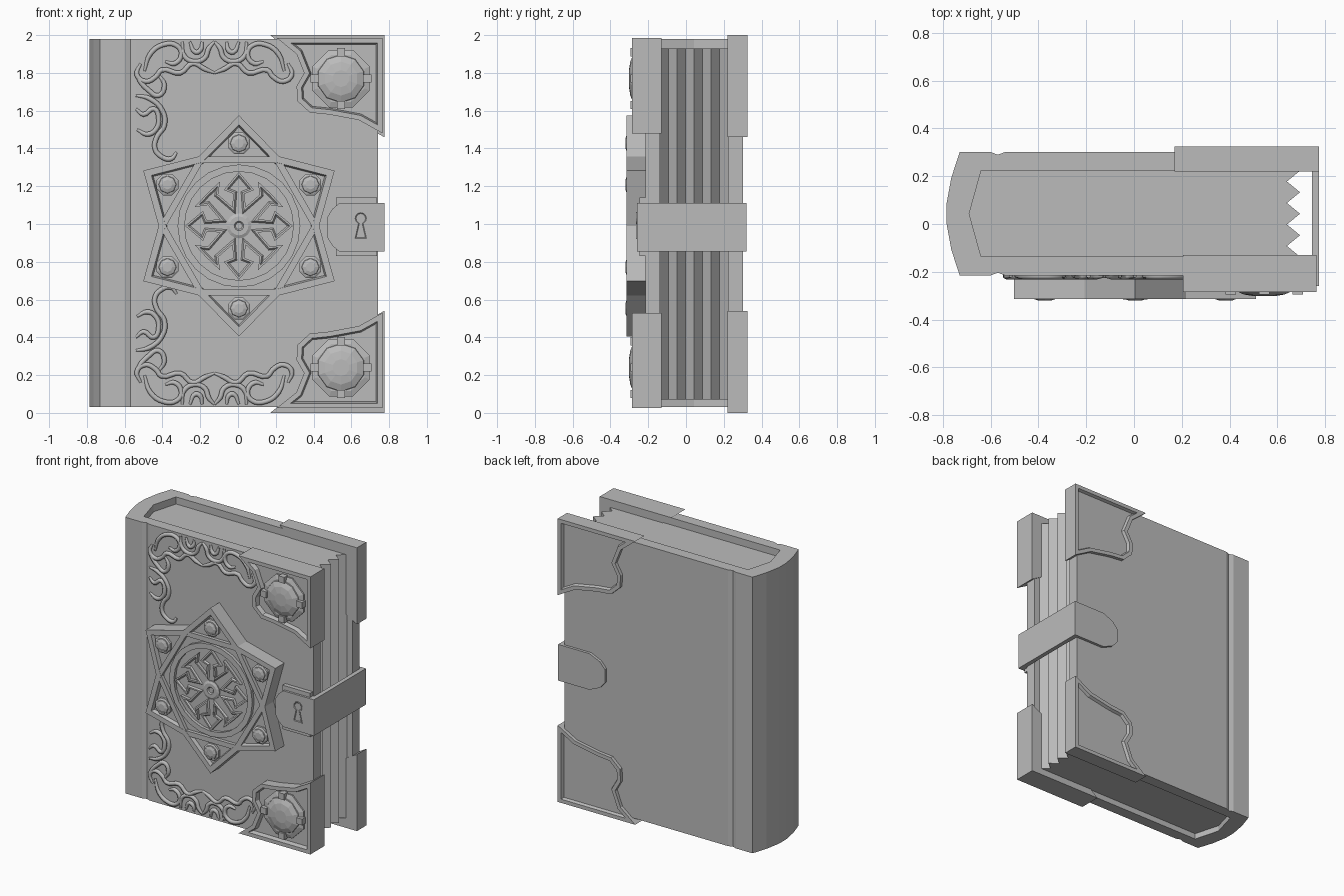
import bpy, bmesh
from math import sin, cos, pi, radians
from mathutils import Vector

cube = bpy.data.objects.get("Cube")
if cube:
    bpy.data.objects.remove(cube, do_unlink=True)

grey = bpy.data.materials.new("plain grey")
grey.use_nodes = True
COLOUR = (0.5, 0.5, 0.5, 1)
grey.diffuse_color = COLOUR
grey.node_tree.nodes["Principled BSDF"].inputs["Base Color"].default_value = COLOUR

MID = 1.005            # height of the cover's middle
STAR = (0.005, 0.99)   # medallion centre


def finish(name, bm):
    bmesh.ops.recalc_face_normals(bm, faces=bm.faces)
    mesh = bpy.data.meshes.new(name)
    bm.to_mesh(mesh)
    bm.free()
    mesh.materials.append(grey)
    ob = bpy.data.objects.new(name, mesh)
    bpy.context.collection.objects.link(ob)
    return ob


def prism(name, pts, lo, hi, axis="y", rim=0, sink=0):
    """Extrude an outline from lo to hi; optionally sink the hi face inside a rim."""
    place = (lambda p, d: (p[0], d, p[1])) if axis == "y" else (lambda p, d: (p[0], p[1], d))
    bm = bmesh.new()
    a = [bm.verts.new(place(p, lo)) for p in pts]
    b = [bm.verts.new(place(p, hi)) for p in pts]
    bm.faces.new(a)
    top = bm.faces.new(b)
    for i in range(len(pts)):
        j = (i + 1) % len(pts)
        bm.faces.new((a[i], a[j], b[j], b[i]))
    bmesh.ops.recalc_face_normals(bm, faces=bm.faces)
    if rim:
        bmesh.ops.inset_region(bm, faces=[top], thickness=rim, use_even_offset=True)
        bmesh.ops.inset_region(bm, faces=[top], thickness=0.008, depth=-sink, use_even_offset=True)
    return finish(name, bm)


def lathe(name, centre, profile, sides, turn=0.0, loop=False):
    """Turn a (radius, y) profile about a front-to-back axis."""
    bm = bmesh.new()
    rings = [[bm.verts.new((centre[0] + r * sin(turn + 2 * pi * k / sides), y,
                            centre[1] + r * cos(turn + 2 * pi * k / sides)))
              for k in range(sides)] for r, y in profile]
    pairs = list(zip(rings, rings[1:]))
    if loop:
        pairs.append((rings[-1], rings[0]))
    else:
        bm.faces.new(rings[0])
        bm.faces.new(rings[-1])
    for p, q in pairs:
        for k in range(sides):
            n = (k + 1) % sides
            bm.faces.new((p[k], p[n], q[n], q[k]))
    return finish(name, bm)


def box(name, lo, hi):
    return prism(name, [(lo[0], lo[2]), (hi[0], lo[2]), (hi[0], hi[2]), (lo[0], hi[2])], lo[1], hi[1])


def ring(name, centre, r_in, r_out, back, front, sides, turn=0.0):
    return lathe(name, centre, [(r_in, back), (r_out, back), (r_out, front), (r_in, front)],
                 sides, turn, True)


def flip(pts, middle):
    return [(x, 2 * middle - z) for x, z in pts]


# Cover and rounded spine in one bent profile
half_out = [(0.74, 0.258), (-0.54, 0.258), (-0.57, 0.247), (-0.60, 0.258),
            (-0.73, 0.258), (-0.765, 0.15), (-0.785, 0.04)]
half_in = [(-0.69, 0.0), (-0.64, 0.18), (0.74, 0.18)]
cy = 0.043
outer = [(x, cy + y) for x, y in half_out] + [(x, cy - y) for x, y in reversed(half_out)]
inner = [(x, cy - y) for x, y in reversed(half_in)] + [(x, cy + y) for x, y in half_in[1:]]
prism("cover_and_spine", outer + inner, 0.03, 1.98, "z")

# Page block with a toothed fore edge
teeth = [(0.695 if k % 2 == 0 else 0.64, 0.223 - 0.045 * k) for k in range(9)]
prism("pages", teeth + [(-0.64, -0.137), (-0.69, 0.043), (-0.64, 0.223)], 0.07, 1.93, "z")

# Corner guards, front and back
corner = [(0.765, 1.985), (0.205, 1.985), (0.31, 1.90), (0.35, 1.80), (0.31, 1.73), (0.315, 1.65),
          (0.38, 1.59), (0.48, 1.58), (0.64, 1.55), (0.765, 1.48)]
back_corner = [(0.775 - (0.765 - x) * 1.08, 2.0 - (1.985 - z) * 1.07) for x, z in corner]
for side in ("upper", "lower"):
    up = side == "upper"
    prism(f"{side}_front_corner", corner if up else flip(corner, MID), -0.13, -0.285,
          rim=0.026, sink=0.03)
    prism(f"{side}_back_corner", back_corner if up else flip(back_corner, 1.0), 0.22, 0.325,
          rim=0.026, sink=0.02)
    # Large faceted stone in its setting
    c = (0.545, 1.77 if up else 2 * MID - 1.77)
    lathe(f"{side}_setting", c, [(0.165, -0.25), (0.165, -0.265), (0.135, -0.275)], 8, pi / 8)
    lathe(f"{side}_stone", c, [(0.13, -0.27), (0.125, -0.28), (0.09, -0.295), (0.045, -0.302)], 10)
    for k in range(4):
        dx, dz = round(sin(k * pi / 2)), round(cos(k * pi / 2))
        p = (c[0] + dx * 0.14, c[1] + dz * 0.14)
        box(f"{side}_prong_{k + 1}", (p[0] - 0.022, -0.295, p[1] - 0.022),
            (p[0] + 0.022, -0.255, p[1] + 0.022))

# Six-pointed medallion with sunken floor
star = []
for k in range(12):
    r = 0.425 if k % 2 else 0.585
    star.append((STAR[0] + r * sin(k * pi / 6), STAR[1] + r * cos(k * pi / 6)))
prism("medallion", star, -0.21, -0.315, rim=0.035, sink=0.025)
ring("medallion_hexagon", STAR, 0.385, 0.425, -0.285, -0.314, 6, pi / 6)
ring("medallion_ring", STAR, 0.288, 0.325, -0.285, -0.312, 24)
for k in range(6):
    a = k * pi / 3
    c = (STAR[0] + 0.437 * sin(a), STAR[1] + 0.437 * cos(a))
    lathe(f"star_setting_{k + 1}", c, [(0.062, -0.285), (0.062, -0.305), (0.052, -0.31)], 8, pi / 8)
    lathe(f"star_stone_{k + 1}", c, [(0.05, -0.305), (0.045, -0.314), (0.025, -0.321)], 8)

# Eight-armed cross and its boss
quarter = [(0, 0.285), (0.08, 0.19), (0.03, 0.17), (0.035, 0.10), (0.11, 0.165), (0.10, 0.235),
           (0.17, 0.17), (0.235, 0.10), (0.165, 0.11), (0.10, 0.035), (0.17, 0.03), (0.19, 0.08)]
cross = []
for k in range(4):
    s, c = round(sin(k * pi / 2)), round(cos(k * pi / 2))
    cross += [(STAR[0] + x * c + z * s, STAR[1] - x * s + z * c) for x, z in quarter]
prism("medallion_cross", cross, -0.285, -0.312, rim=0.01, sink=0.01)
lathe("medallion_boss", STAR, [(0.066, -0.29), (0.066, -0.308), (0.05, -0.316), (0.025, -0.316),
                               (0.018, -0.308)], 16)

# Clasp: lock plate, pointed leaf, strap and back tongue
box("lock_plate", (0.52, -0.245, 0.83), (0.735, -0.21, 1.14))
leaf = [(0.775, 0.855), (0.775, 1.11), (0.535, 1.11), (0.50, 1.08), (0.475, 1.04),
        (0.475, 0.925), (0.50, 0.885), (0.535, 0.855)]
prism("clasp_leaf", leaf, -0.21, -0.26)
box("clasp_strap", (0.745, -0.26, 0.855), (0.775, 0.32, 1.11))
tongue = [(0.775, 0.855), (0.775, 1.11), (0.53, 1.11), (0.45, 1.075), (0.41, 1.03),
          (0.41, 0.935), (0.45, 0.89), (0.53, 0.855)]
prism("clasp_tongue", tongue, 0.295, 0.32)
keyhole = [(0.65 + 0.034 * sin(radians(a)), 1.03 + 0.034 * cos(radians(a)))
           for a in range(-150, 151, 30)] + [(0.685, 0.92), (0.615, 0.92)]
prism("keyhole", keyhole, -0.255, -0.264, rim=0.004, sink=0.007)


def scroll(name, pts):
    """A tapered raised tendril on the front cover."""
    cu = bpy.data.curves.new(name, "CURVE")
    cu.dimensions = "3D"
    cu.bevel_depth, cu.bevel_resolution, cu.resolution_u = 0.015, 1, 4
    sp = cu.splines.new("BEZIER")
    sp.bezier_points.add(len(pts) - 1)
    for i, (bp, (x, z)) in enumerate(zip(sp.bezier_points, pts)):
        bp.co = (x, -0.217, z)
        bp.handle_left_type = bp.handle_right_type = "AUTO"
        bp.radius = 0.5 if i in (0, len(pts) - 1) else 1.0
    tmp = bpy.data.objects.new(name, cu)
    bm = bmesh.new()
    bm.from_mesh(tmp.to_mesh())
    tmp.to_mesh_clear()
    finish(name, bm)
    bpy.data.objects.remove(tmp)


# Scrollwork: top run mirrored left and right, side run, all repeated below
AXIS = -0.125
top_run = [
    [(0.39, 1.85), (0.41, 1.79), (0.365, 1.755), (0.31, 1.78), (0.28, 1.815), (0.18, 1.80),
     (0.115, 1.85), (0.05, 1.82), (0, 1.80)],
    [(0.37, 1.81), (0.34, 1.90), (0.27, 1.95), (0.2, 1.945), (0.175, 1.90), (0.21, 1.85), (0.26, 1.86)],
    [(0.17, 1.965), (0.16, 1.89), (0.105, 1.86), (0.05, 1.88), (0.03, 1.93), (0, 1.965)],
    [(0.13, 1.965), (0.1, 1.91), (0.075, 1.92), (0.065, 1.965)]]
side_run = [
    [(-0.54, 1.61), (-0.50, 1.58), (-0.445, 1.61), (-0.42, 1.56), (-0.435, 1.50), (-0.48, 1.475), (-0.535, 1.50)],
    [(-0.54, 1.68), (-0.47, 1.665), (-0.40, 1.60), (-0.39, 1.52), (-0.43, 1.46), (-0.44, 1.40),
     (-0.41, 1.36), (-0.355, 1.345), (-0.325, 1.38)],
    [(-0.54, 1.82), (-0.52, 1.76), (-0.475, 1.71), (-0.42, 1.68), (-0.39, 1.735), (-0.42, 1.79)]]
runs = [[(AXIS + s * u, z) for u, z in path] for path in top_run for s in (1, -1)] + side_run
for i, path in enumerate(runs):
    scroll(f"upper_scroll_{i + 1}", path)
    scroll(f"lower_scroll_{i + 1}", flip(path, MID))
